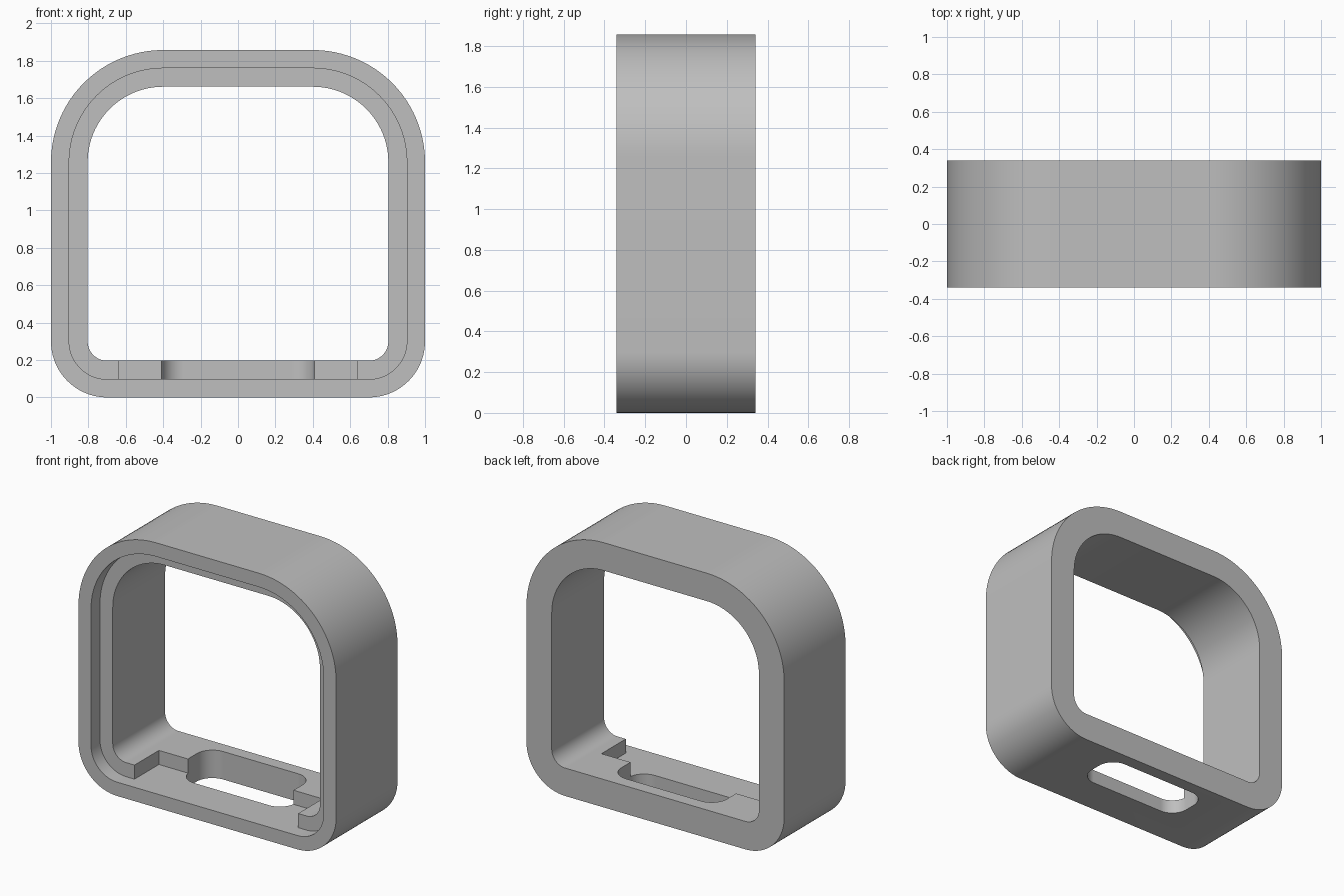
import bpy, bmesh
from math import sin, cos, pi, radians

cube = bpy.data.objects.get("Cube")
if cube:
    bpy.data.objects.remove(cube, do_unlink=True)

SEGMENTS = 24
HALF_DEPTH = 0.34
REBATE_DEPTH = 0.10
WALL = 0.196
STEP = 0.097

grey = bpy.data.materials.new("plain_grey")
grey.use_nodes = True
colour = (0.52, 0.52, 0.52, 1)
grey.diffuse_color = colour
grey.node_tree.nodes["Principled BSDF"].inputs["Base Color"].default_value = colour


def rounded_outline(half_width, low, high, r_low, r_high):
    """Rounded rectangle, counter-clockwise from the lower right corner."""
    corners = [(1, low, r_low, -pi / 2), (1, high, r_high, 0),
               (-1, high, r_high, pi / 2), (-1, low, r_low, pi)]
    points = []
    for side, edge, r, start in corners:
        cx = side * (half_width - r)
        cy = edge + r if edge == low else edge - r
        for i in range(SEGMENTS + 1):
            a = start + pi / 2 * i / SEGMENTS
            points.append((cx + r * cos(a), cy + r * sin(a)))
    return points


def prism(name, outline, start, end, axis):
    """Extrude a 2D outline along the y or z axis."""
    def place(p, t):
        return (p[0], t, p[1]) if axis == "y" else (p[0], p[1], t)
    bm = bmesh.new()
    face = bm.faces.new([bm.verts.new(place(p, start)) for p in outline])
    moved = bmesh.ops.extrude_face_region(bm, geom=[face])["geom"]
    shift = place((0, 0), end - start)
    bmesh.ops.translate(bm, vec=shift,
                        verts=[g for g in moved if isinstance(g, bmesh.types.BMVert)])
    bmesh.ops.recalc_face_normals(bm, faces=bm.faces)
    mesh = bpy.data.meshes.new(name)
    bm.to_mesh(mesh)
    bm.free()
    mesh.materials.append(grey)
    obj = bpy.data.objects.new(name, mesh)
    bpy.context.collection.objects.link(obj)
    return obj


def frame_outline(inset):
    return rounded_outline(1 - inset, inset, 1.857 - inset, 0.3 - inset, 0.6 - inset)


# Outer body
frame = prism("frame", frame_outline(0), -HALF_DEPTH, HALF_DEPTH, "y")

# Central opening, front rebate, floor notch and rounded floor slot
rebate_back = REBATE_DEPTH - HALF_DEPTH
notch = [(-0.635, -0.30), (0.635, -0.30), (0.635, 0.03), (-0.635, 0.03)]
cutters = [
    prism("opening_cutter", frame_outline(WALL), -0.5, 0.5, "y"),
    prism("rebate_cutter", frame_outline(STEP), -0.5, rebate_back, "y"),
    prism("notch_cutter", notch, STEP, 0.4, "z"),
    prism("slot_cutter", rounded_outline(0.41, -0.07, 0.25, 0.12, 0.12), -0.2, 0.4, "z"),
]

bpy.ops.object.select_all(action="DESELECT")
frame.select_set(True)
bpy.context.view_layer.objects.active = frame
for cutter in cutters:
    cutter.hide_render = True
    cut = frame.modifiers.new(cutter.name, "BOOLEAN")
    cut.operation = "DIFFERENCE"
    cut.solver = "EXACT"
    cut.object = cutter
    bpy.ops.object.modifier_apply(modifier=cut.name)
    bpy.data.objects.remove(cutter, do_unlink=True)

# Smooth corners with crisp rims
bpy.ops.object.shade_smooth_by_angle(angle=radians(30))
